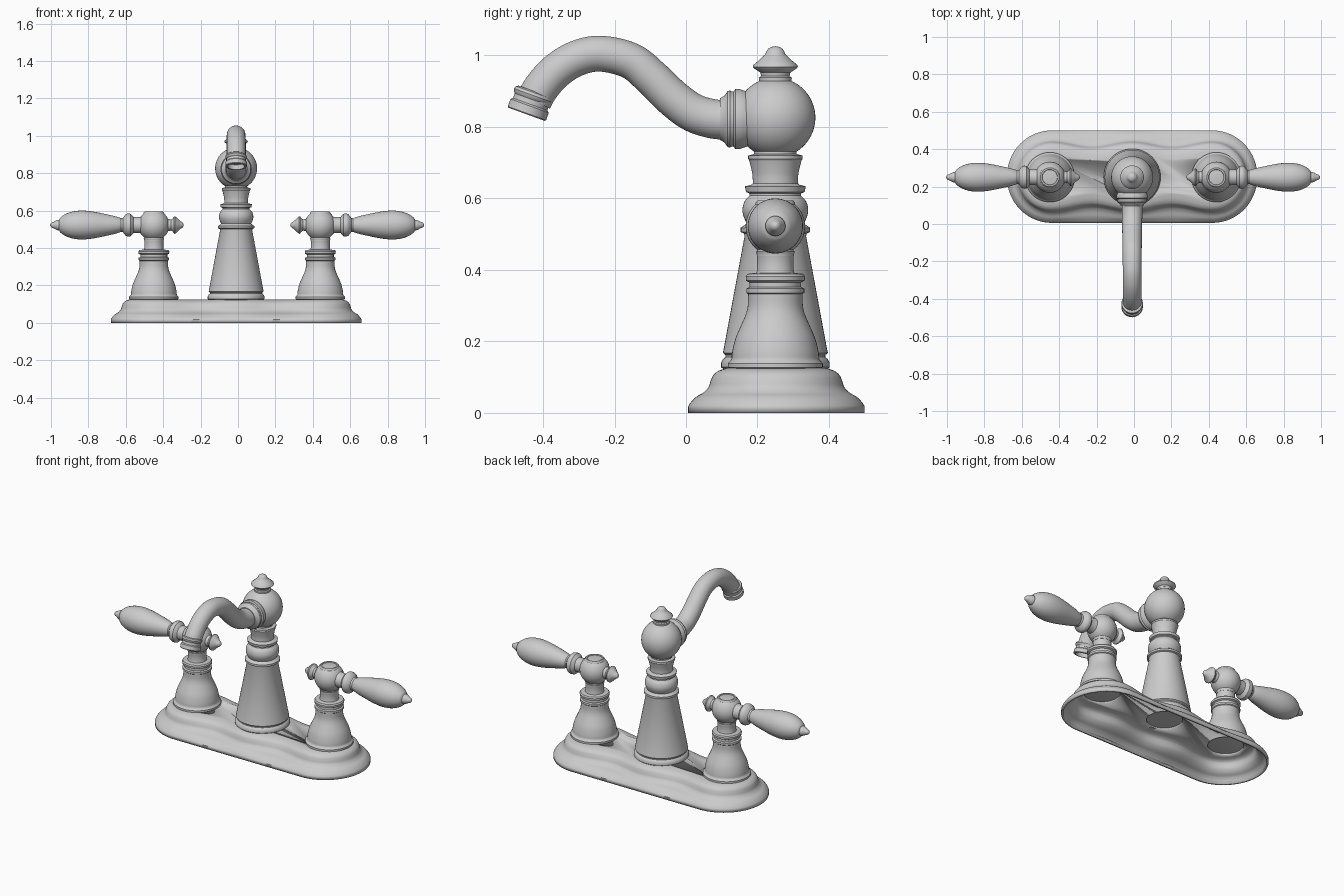
import bpy, bmesh, math
from mathutils import Vector

SEG = 48
CY = 0.25          # depth of all three columns
CX = -0.01         # centre column


def finish(name, bm, angle=35):
    bmesh.ops.remove_doubles(bm, verts=bm.verts, dist=1e-5)
    bmesh.ops.recalc_face_normals(bm, faces=bm.faces)
    me = bpy.data.meshes.new(name)
    bm.to_mesh(me)
    bm.free()
    ob = bpy.data.objects.new(name, me)
    bpy.context.collection.objects.link(ob)
    bpy.ops.object.select_all(action='DESELECT')
    bpy.context.view_layer.objects.active = ob
    ob.select_set(True)
    bpy.ops.object.shade_smooth_by_angle(angle=math.radians(angle))
    return ob


def loft(name, rings, caps=(True, True), angle=35):
    bm = bmesh.new()
    loops = [[bm.verts.new(p) for p in ring] for ring in rings]
    n = len(loops[0])
    for a, b in zip(loops, loops[1:]):
        for i in range(n):
            j = (i + 1) % n
            bm.faces.new((a[i], a[j], b[j], b[i]))
    if caps[0]:
        bm.faces.new(loops[0])
    if caps[1]:
        bm.faces.new(loops[-1])
    return finish(name, bm, angle)


def circle(c, axis, r):
    q = Vector(axis).to_track_quat('Z', 'Y')
    r = max(r, 0.0005)
    return [Vector(c) + q @ Vector((r * math.cos(t), r * math.sin(t), 0))
            for t in (2 * math.pi * i / SEG for i in range(SEG))]


def lathe(name, profile, origin, axis=(0, 0, 1)):
    a = Vector(axis).normalized()
    return loft(name, [circle(Vector(origin) + a * h, a, r) for r, h in profile])


def spline(pts, steps=8):
    """Catmull-Rom through points of any dimension."""
    p = [Vector(q) for q in pts]
    p = [2 * p[0] - p[1]] + p + [2 * p[-1] - p[-2]]
    out = []
    for a, b, c, d in zip(p, p[1:], p[2:], p[3:]):
        for k in range(steps):
            t = k / steps
            out.append(0.5 * (2 * b + (c - a) * t + (2 * a - 5 * b + 4 * c - d) * t * t
                              + (3 * b - a - 3 * c + d) * t ** 3))
    return out + [p[-2]]


def ball(r, c, lo, hi, n=16):
    """Profile arc of a sphere between two latitudes in degrees."""
    return [(r * math.cos(math.radians(lo + (hi - lo) * i / n)),
             c + r * math.sin(math.radians(lo + (hi - lo) * i / n))) for i in range(n + 1)]


# Base plate: stadium foot rising to a wavy plateau around the columns
def base_ring(f, z):
    half, n, pts = 0.43, 64, []
    rx, ry = 0.14 + 0.10 * f, 0.14 + 0.107 * f
    for s in (1, -1):
        for i in range(n):
            x = half * (1 - 2 * i / n)
            wave = 0.115 + 0.025 * math.cos(2 * math.pi * x / half)
            pts.append((CX + s * x, 0.253 + s * (wave * (1 - f) + 0.247 * f), z))
        for i in range(n // 2):
            t = math.pi * i / (n // 2)
            pts.append((CX - s * (half + rx * math.sin(t)), 0.253 + s * ry * math.cos(t), z))
    return pts


side = spline([(1, 0.018), (0.93, 0.03), (0.79, 0.045), (0.6, 0.057), (0.47, 0.072),
               (0.41, 0.09), (0.34, 0.106), (0.2, 0.118), (0.0, 0.125)], 4)
base = loft("base_plate", [base_ring(1, 0)] + [base_ring(f, z) for f, z in side],
            (False, True), 40)
shell = base.modifiers.new("shell", 'SOLIDIFY')
shell.thickness = 0.012
shell.offset = -1
for i, x in enumerate((-0.45, CX, 0.44)):
    cutter = lathe(f"hole_cutter_{i}", [(0.1, 0.05), (0.1, 0.2)], (x, CY, 0))
    cutter.hide_render = True
    cutter.hide_set(True)
    cut = base.modifiers.new("hole", 'BOOLEAN')
    cut.operation = 'DIFFERENCE'
    cut.object = cutter

# Centre column with ball head and finial
column = [(0.145, 0.122), (0.152, 0.128), (0.152, 0.14), (0.147, 0.15), (0.14, 0.156),
          (0.14, 0.162), (0.147, 0.168), (0.144, 0.182), (0.086, 0.495), (0.088, 0.502),
          (0.097, 0.506), (0.097, 0.518), (0.088, 0.524), (0.08, 0.53)]
column += [tuple(p) for p in spline([(0.08, 0.53), (0.089, 0.55), (0.092, 0.57),
                                     (0.086, 0.592), (0.072, 0.608)], 4)]
column += [(0.072, 0.614), (0.082, 0.618), (0.085, 0.634), (0.068, 0.638)]
column += [tuple(p) for p in spline([(0.063, 0.642), (0.064, 0.665), (0.069, 0.69),
                                     (0.074, 0.708)], 4)]
column += [(0.076, 0.71), (0.076, 0.72), (0.06, 0.724)]
lathe("centre_column", column, (CX, CY, 0))
lathe("ball_head", [(0.06, 0.715)] + ball(0.112, 0.826, -58, 67, 24), (CX, CY, 0))
finial = [(0.045, 0.92), (0.046, 0.938), (0.04, 0.942), (0.042, 0.952), (0.06, 0.964),
          (0.063, 0.968), (0.061, 0.974), (0.045, 0.987), (0.034, 0.998), (0.028, 1.003),
          (0.026, 1.01), (0.02, 1.019), (0.011, 1.024), (0, 1.026)]
lathe("finial", finial, (CX, CY, 0))

# Spout collar on the ball, swept spout and its nozzle
lathe("spout_collar", [(0.07, 0.06), (0.08, 0.088), (0.084, 0.1), (0.084, 0.112),
                       (0.077, 0.117), (0.077, 0.122), (0.08, 0.127), (0.078, 0.134),
                       (0.066, 0.142), (0.058, 0.155)], (CX, CY, 0.822), (0, -1, 0))
path = spline([(0.13, 0.821, 0.056), (0.08, 0.822, 0.055), (0.02, 0.84, 0.054),
               (-0.037, 0.881, 0.053), (-0.095, 0.937, 0.052), (-0.155, 0.985, 0.051),
               (-0.24, 1.005, 0.05), (-0.308, 0.991, 0.05), (-0.365, 0.955, 0.05),
               (-0.405, 0.91, 0.05), (-0.425, 0.875, 0.05)])
rings = []
for i, p in enumerate(path):
    d = path[min(i + 1, len(path) - 1)] - path[max(i - 1, 0)]
    rings.append(circle((CX, p.x, p.y), (0, d.x, d.y), p.z))
loft("spout", rings)
lathe("spout_nozzle", [(0.048, -0.012), (0.055, -0.008), (0.058, 0), (0.055, 0.008),
                       (0.051, 0.012), (0.051, 0.026), (0.057, 0.031), (0.057, 0.053),
                       (0.054, 0.056), (0.046, 0.056), (0.044, 0.03)],
      (CX, -0.427, 0.888), (0, -0.34, -0.94))

# Handles: bell base, hub and lever on each side
bell = [(0.118, 0.122), (0.133, 0.127), (0.133, 0.138), (0.126, 0.146)]
bell += [tuple(p) for p in spline([(0.123, 0.15), (0.12, 0.175), (0.111, 0.21), (0.096, 0.245),
                                   (0.083, 0.275), (0.077, 0.3), (0.076, 0.332)], 4)]
bell += [(0.081, 0.336), (0.081, 0.348), (0.072, 0.352), (0.072, 0.365), (0.082, 0.37),
         (0.083, 0.382), (0.078, 0.389), (0.053, 0.392), (0.051, 0.4), (0.051, 0.44), (0.055, 0.452)]
hub = [(0.052, 0.44)] + ball(0.083, 0.522, -52, 48) + \
      [(0.055, 0.588), (0.05, 0.594), (0.042, 0.594), (0.04, 0.59), (0.02, 0.592), (0, 0.593)]
knob = [(0.04, 0.05), (0.032, 0.08), (0.03, 0.092), (0.034, 0.1), (0.046, 0.108), (0.047, 0.114),
        (0.04, 0.122), (0.026, 0.136), (0.018, 0.146), (0.015, 0.152), (0.008, 0.158), (0, 0.16)]
lever = [(0.05, 0.05), (0.042, 0.08), (0.042, 0.108), (0.05, 0.114), (0.06, 0.124),
         (0.062, 0.138), (0.058, 0.15), (0.045, 0.16), (0.038, 0.166), (0.036, 0.176)]
lever += [tuple(p) for p in spline([(0.04, 0.184), (0.049, 0.215), (0.06, 0.265), (0.071, 0.32),
                                    (0.077, 0.375), (0.074, 0.425), (0.061, 0.468),
                                    (0.042, 0.497), (0.028, 0.507)], 4)]
lever += [(0.028, 0.515), (0.024, 0.524), (0.017, 0.536), (0.014, 0.546), (0.007, 0.553), (0, 0.555)]
for side_name, s in (("left", -1), ("right", 1)):
    x = -0.005 + s * 0.445
    lathe(side_name + "_handle_base", bell, (x, CY, 0))
    lathe(side_name + "_handle_hub", hub, (x, CY, 0))
    lathe(side_name + "_handle_knob", knob, (x, CY, 0.523), (-s, 0, 0))
    lathe(side_name + "_handle_lever", lever, (x, CY, 0.523), (s, 0, 0))
